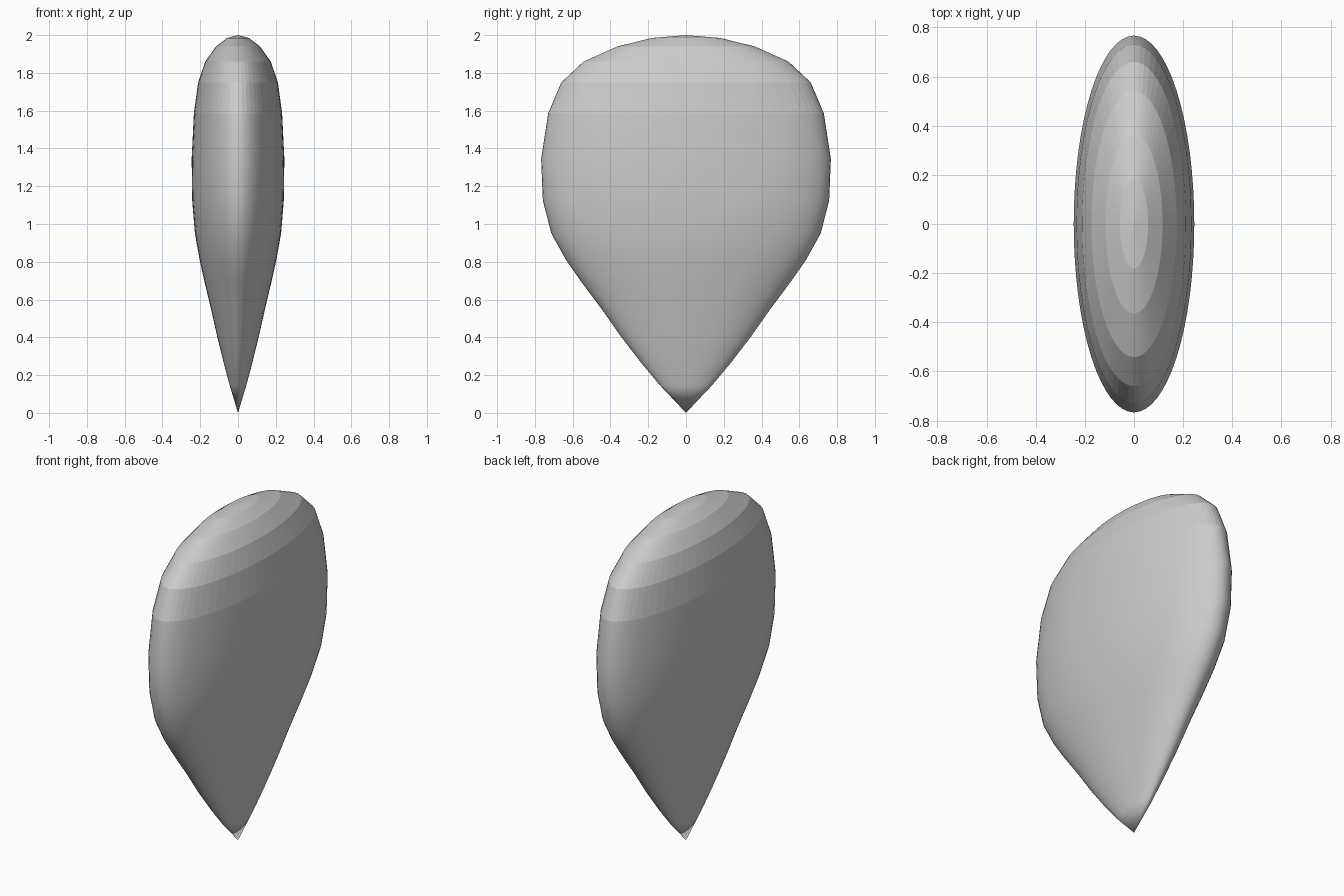
import bpy, bmesh, math

if "Cube" in bpy.data.objects:
    bpy.data.objects.remove(bpy.data.objects["Cube"])

# Flattened teardrop: half-width in y against height, tip to crown
PROFILE = [(0.137, 0.145), (0.235, 0.262), (0.345, 0.405), (0.443, 0.545),
           (0.555, 0.695), (0.635, 0.81), (0.713, 0.95), (0.758, 1.125),
           (0.767, 1.345), (0.73, 1.585), (0.66, 1.75), (0.542, 1.86),
           (0.364, 1.94), (0.18, 1.985)]
FLATTEN = 0.32      # x width relative to y width
SIDES = 64
FACET_HEIGHT = 1.585

bm = bmesh.new()

# Elliptical rings
rings = []
for r, z in PROFILE:
    ring = []
    for i in range(SIDES):
        a = 2 * math.pi * i / SIDES
        ring.append(bm.verts.new((FLATTEN * r * math.cos(a), r * math.sin(a), z)))
    rings.append(ring)
tip = bm.verts.new((0, 0, 0))
crown = bm.verts.new((0, 0, 2))

# Side bands and end fans
for i in range(SIDES):
    j = (i + 1) % SIDES
    for low, high in zip(rings, rings[1:]):
        bm.faces.new((low[i], low[j], high[j], high[i]))
    bm.faces.new((tip, rings[0][j], rings[0][i]))
    bm.faces.new((rings[-1][i], rings[-1][j], crown))

# Smooth lower body, faceted crown
bm.normal_update()
for f in bm.faces:
    f.smooth = f.calc_center_median().z < FACET_HEIGHT

mesh = bpy.data.meshes.new("teardrop_body")
bm.to_mesh(mesh)
bm.free()
body = bpy.data.objects.new("teardrop_body", mesh)
bpy.context.collection.objects.link(body)
